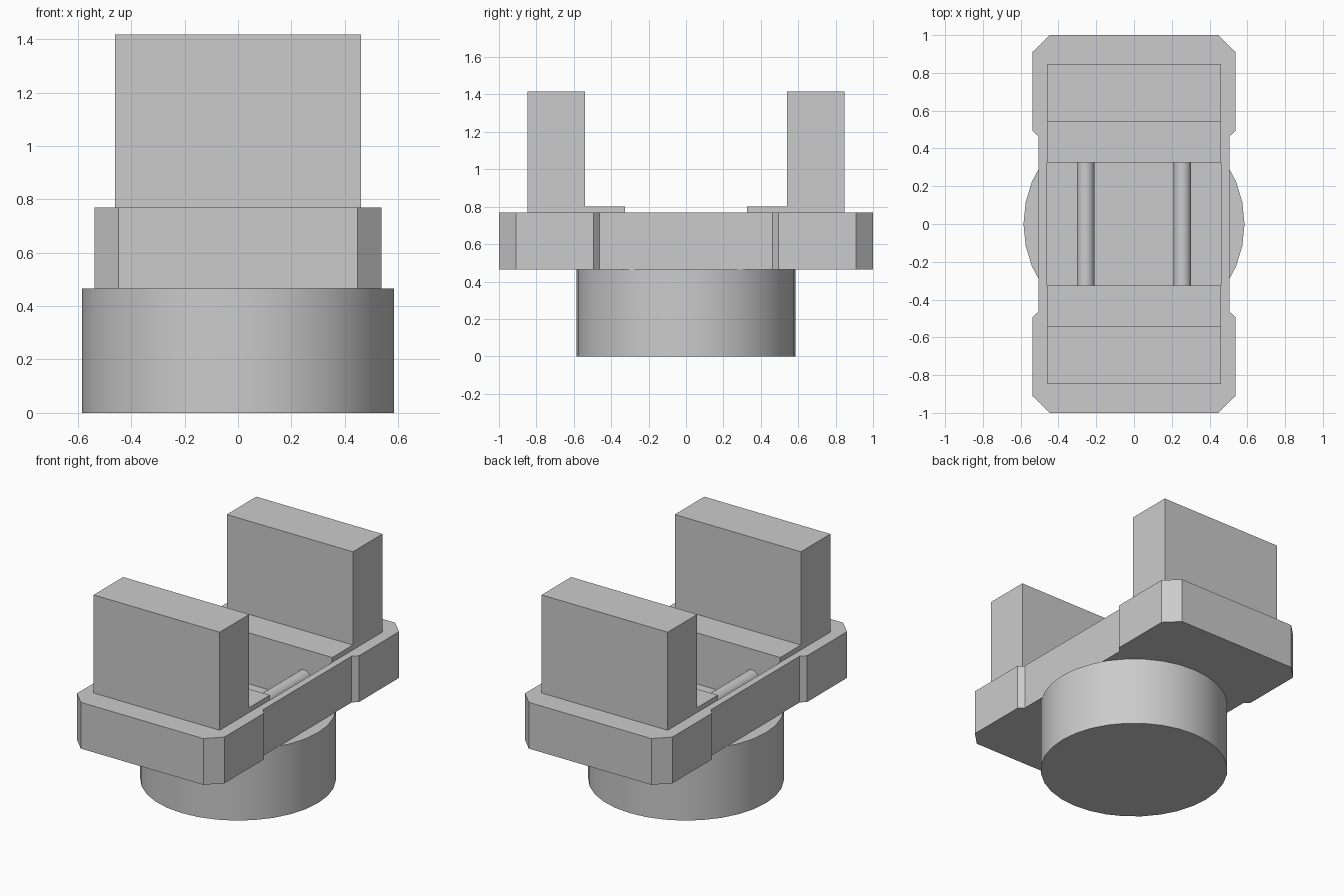
import bpy, bmesh, math

if "Cube" in bpy.data.objects:
    bpy.data.objects.remove(bpy.data.objects["Cube"], do_unlink=True)

GREY = (0.6, 0.6, 0.6, 1)
grey = bpy.data.materials.new("plain grey")
grey.use_nodes = True
grey.diffuse_color = GREY
grey.node_tree.nodes["Principled BSDF"].inputs["Base Color"].default_value = GREY

PLATE_BOTTOM, PLATE_TOP = 0.465, 0.77
INNER_X, INNER_Y = 0.46, 0.325


def finish(obj, name):
    obj.name = name
    obj.data.materials.append(grey)
    return obj


def box(name, x0, x1, y0, y1, z0, z1):
    bpy.ops.mesh.primitive_cube_add(
        size=1, location=((x0 + x1) / 2, (y0 + y1) / 2, (z0 + z1) / 2))
    obj = bpy.context.object
    obj.scale = (x1 - x0, y1 - y0, z1 - z0)
    bpy.ops.object.transform_apply(location=False, rotation=False, scale=True)
    return finish(obj, name)


def cylinder(name, radius, depth, location, sides, rotation=(0, 0, 0)):
    bpy.ops.mesh.primitive_cylinder_add(vertices=sides, radius=radius, depth=depth,
                                        location=location, rotation=rotation)
    obj = finish(bpy.context.object, name)
    bpy.ops.object.shade_smooth_by_angle(angle=math.radians(35))
    return obj


# Plate: quarter outline mirrored into all four corners, then extruded
quarter = [(0.505, 0.463), (0.538, 0.495), (0.538, 0.91), (0.447, 1.0)]
right_half = [(x, -y) for x, y in reversed(quarter)] + quarter
outline = right_half + [(-x, -y) for x, y in right_half]
bm = bmesh.new()
face = bm.faces.new([bm.verts.new((x, y, PLATE_BOTTOM)) for x, y in outline])
extruded = bmesh.ops.extrude_face_region(bm, geom=[face])["geom"]
bmesh.ops.translate(bm, vec=(0, 0, PLATE_TOP - PLATE_BOTTOM),
                    verts=[v for v in extruded if isinstance(v, bmesh.types.BMVert)])
bmesh.ops.recalc_face_normals(bm, faces=bm.faces)
mesh = bpy.data.meshes.new("plate")
bm.to_mesh(mesh)
bm.free()
plate = bpy.data.objects.new("plate", mesh)
bpy.context.collection.objects.link(plate)
finish(plate, "plate")

# Rectangular well through the middle of the plate
cutter = box("well_cutter", -INNER_X, INNER_X, -INNER_Y, INNER_Y, 0.3, 1.0)
cutter.hide_render = True
cut = plate.modifiers.new("well", "BOOLEAN")
cut.operation = "DIFFERENCE"
cut.solver = "EXACT"
cut.object = cutter
bpy.context.view_layer.objects.active = plate
bpy.ops.object.modifier_apply(modifier=cut.name)
bpy.data.objects.remove(cutter, do_unlink=True)

# Round base, whose top closes the well
cylinder("round_base", 0.585, PLATE_BOTTOM, (0, 0, PLATE_BOTTOM / 2), 32)

# Upright blocks with a low step towards the well
for label, side in (("front", -1), ("back", 1)):
    y0, y1 = sorted((side * 0.54, side * 0.848))
    box(label + "_upright", -INNER_X, INNER_X, y0, y1, PLATE_TOP, 1.417)
    y0, y1 = sorted((side * INNER_Y, side * 0.54))
    box(label + "_step", -INNER_X, INNER_X, y0, y1, PLATE_TOP, 0.802)

# Rods spanning the well
for label, side in (("right", -1), ("left", 1)):
    cylinder(label + "_rod", 0.046, 2 * INNER_Y, (side * 0.256, 0, 0.62), 24,
             (math.pi / 2, 0, 0))
